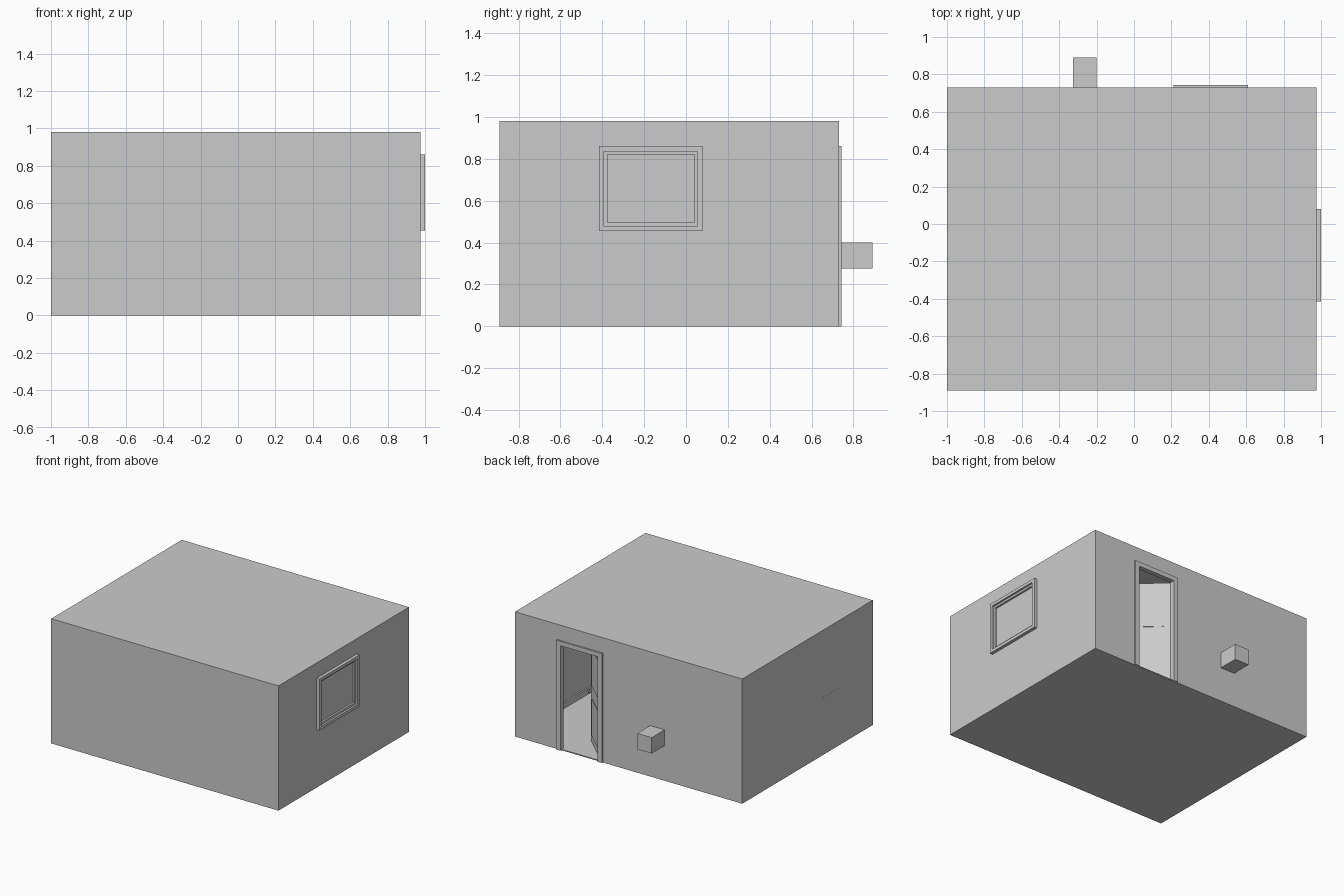
import bpy, math
from mathutils import Matrix, Vector

if "Cube" in bpy.data.objects:
    bpy.data.objects.remove(bpy.data.objects["Cube"])


def box(name, x0, x1, y0, y1, z0, z1):
    v = [(x, y, z) for x in (x0, x1) for y in (y0, y1) for z in (z0, z1)]
    f = [(0, 1, 3, 2), (4, 6, 7, 5), (0, 4, 5, 1), (2, 3, 7, 6), (0, 2, 6, 4), (1, 5, 7, 3)]
    me = bpy.data.meshes.new(name)
    me.from_pydata(v, [], f)
    ob = bpy.data.objects.new(name, me)
    bpy.context.collection.objects.link(ob)
    return ob


def ring(name, a0, a1, z0, z1, border, d0, d1):
    """Rectangular frame on a side wall: a runs along y, d is depth along x."""
    outer = [(a0, z0), (a1, z0), (a1, z1), (a0, z1)]
    b = border
    inner = [(a0 + b, z0 + b), (a1 - b, z0 + b), (a1 - b, z1 - b), (a0 + b, z1 - b)]
    v = [(d, a, z) for d in (d0, d1) for loop in (outer, inner) for a, z in loop]
    f = []
    for i in range(4):
        j = (i + 1) % 4
        f += [(8 + i, 8 + j, 12 + j, 12 + i), (i, 4 + i, 4 + j, j),
              (i, j, 8 + j, 8 + i), (4 + i, 12 + i, 12 + j, 4 + j)]
    me = bpy.data.meshes.new(name)
    me.from_pydata(v, [], f)
    ob = bpy.data.objects.new(name, me)
    bpy.context.collection.objects.link(ob)
    return ob


X0, X1, Y0, Y1, H, T = -1.0, 0.975, -0.89, 0.73, 0.98, 0.015

# Room shell, hollowed and pierced for door and window
room = box("room_shell", X0, X1, Y0, Y1, 0, H)
cutters = [
    box("cut_inside", X0 + T, X1 - T, Y0 + T, Y1 - T, 0.008, H - T),
    box("cut_door", 0.235, 0.585, Y1 - 0.1, Y1 + 0.1, 0.008, 0.84),
    box("cut_window", X1 - 0.1, X1 + 0.1, -0.40, 0.065, 0.47, 0.845),
]
for c in cutters:
    c.hide_render = True
    m = room.modifiers.new(c.name, "BOOLEAN")
    m.operation, m.solver, m.object = "DIFFERENCE", "EXACT", c
bpy.context.view_layer.objects.active = room
for m in list(room.modifiers):
    bpy.ops.object.modifier_apply(modifier=m.name)
for c in cutters:
    bpy.data.objects.remove(c)

# Window: raised surround, inner sash and glass
ring("window_surround", -0.415, 0.08, 0.455, 0.86, 0.024, 0.955, 1.0)
ring("window_sash", -0.391, 0.056, 0.479, 0.836, 0.016, 0.96, 0.985)
box("window_glass", 0.966, 0.97, -0.376, 0.041, 0.494, 0.821)

# Door frame around the back opening
box("door_jamb_hinge", 0.21, 0.248, 0.705, 0.742, 0, 0.86)
box("door_jamb_latch", 0.572, 0.61, 0.705, 0.742, 0, 0.86)
box("door_head", 0.248, 0.572, 0.705, 0.742, 0.825, 0.86)

# Door leaf standing half open, with raised panels and handles
swing = Matrix.Translation(Vector((0.252, 0.708, 0))) @ Matrix.Rotation(math.radians(-43), 4, "Z")
leaf = [box("door_leaf", 0, 0.315, -0.018, 0, 0.012, 0.82)]
for side, y0, y1 in (("outer", 0, 0.004), ("inner", -0.022, -0.018)):
    for k, (z0, z1) in enumerate(((0.07, 0.36), (0.46, 0.76))):
        leaf.append(box(f"door_panel_{side}_{k}", 0.05, 0.265, y0, y1, z0, z1))
    s = 1 if side == "outer" else -1
    base = 0 if s > 0 else -0.018
    a, b = sorted((base, base + s * 0.02))
    leaf.append(box(f"handle_stem_{side}", 0.286, 0.296, a, b, 0.41, 0.42))
    a, b = sorted((base + s * 0.02, base + s * 0.028))
    leaf.append(box(f"handle_bar_{side}", 0.246, 0.298, a, b, 0.408, 0.422))
for part in leaf:
    part.matrix_world = swing

# Block projecting through the back wall
box("wall_block", -0.325, -0.20, Y1 - T - 0.005, 0.89, 0.275, 0.40)

# Skirting boards inside
s, w = 0.012, T
box("skirting_front", X0 + w, X1 - w, Y0 + w, Y0 + w + s, 0.008, 0.05)
box("skirting_left", X0 + w, X0 + w + s, Y0 + w + s, Y1 - w - s, 0.008, 0.05)
box("skirting_right", X1 - w - s, X1 - w, Y0 + w + s, Y1 - w - s, 0.008, 0.05)
box("skirting_back_left", X0 + w, 0.21, Y1 - w - s, Y1 - w, 0.008, 0.05)
box("skirting_back_right", 0.61, X1 - w, Y1 - w - s, Y1 - w, 0.008, 0.05)

# Framed panel on the inside of the left wall, its lower ledge just breaking through
ring("wall_frame", -0.50, -0.21, 0.45, 0.80, 0.02, X0 + T, X0 + T + 0.02)
box("wall_frame_panel", X0 + T, X0 + T + 0.008, -0.48, -0.23, 0.47, 0.78)
box("wall_ledge", X0 - 0.001, X0 + 0.05, -0.48, -0.24, 0.438, 0.45)
